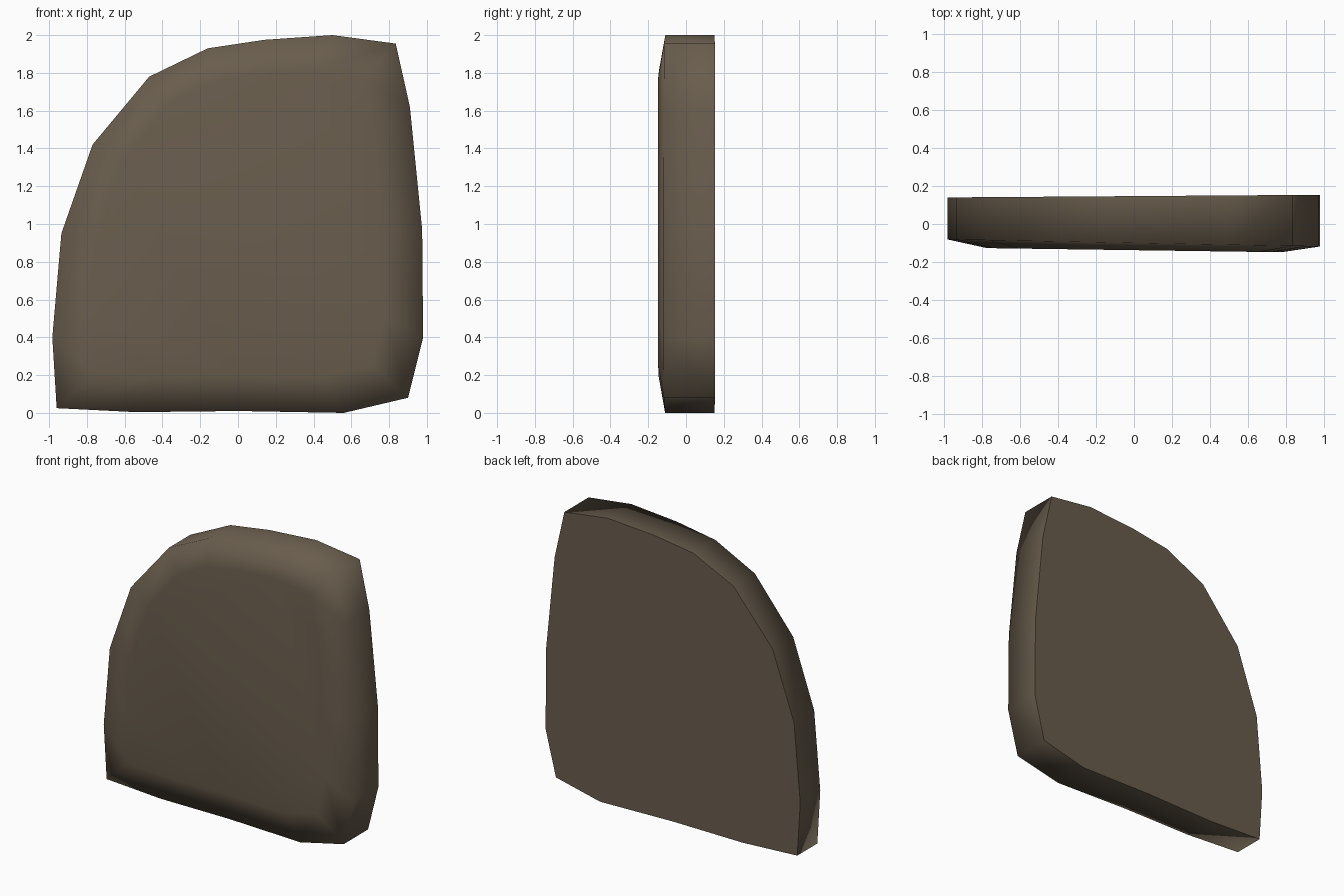
import bpy, bmesh

if "Cube" in bpy.data.objects:
    bpy.data.objects.remove(bpy.data.objects["Cube"])

# Front outline of the slab (x, z), counter-clockwise from the lower left corner
OUTLINE = [(-0.96, 0.025), (-0.54, 0.004), (0.0, 0.01), (0.56, 0.0),
           (0.90, 0.08), (0.98, 0.40), (0.975, 0.97), (0.91, 1.62),
           (0.835, 1.955), (0.50, 2.0), (0.14, 1.975), (-0.16, 1.93),
           (-0.47, 1.78), (-0.77, 1.42), (-0.935, 0.95), (-0.983, 0.40)]

stone = bpy.data.materials.new("dark brown stone")
stone.diffuse_color = (0.141, 0.109, 0.074, 1)
stone.use_nodes = True
stone.node_tree.nodes["Principled BSDF"].inputs["Base Color"].default_value = stone.diffuse_color

bm = bmesh.new()


def ring(depth, sx=1.0, sz=1.0, cx=0.01, cz=1.0):
    """One loop of the outline, scaled about its middle, at depth(x)."""
    pts = [(cx + (x - cx) * sx, cz + (z - cz) * sz) for x, z in OUTLINE]
    return [bm.verts.new((x, depth(x), z)) for x, z in pts]


# Flat back, rim and slightly domed front, all thinner towards the left
back = ring(lambda x: 0.147 + 0.007 * x)
rim = ring(lambda x: -0.10 - 0.019 * x)
front = ring(lambda x: -0.138 - 0.014 * x, 0.79, 0.81)

for a, b in ((back, rim), (rim, front)):
    n = len(a)
    for i in range(n):
        j = (i + 1) % n
        bm.faces.new((a[i], a[j], b[j], b[i]))
bm.faces.new(front)
back_face = bm.faces.new(back[::-1])
bmesh.ops.recalc_face_normals(bm, faces=bm.faces[:])

# Smooth sides and front, crisp edge around the back
for f in bm.faces:
    f.smooth = True
for e in back_face.edges:
    e.smooth = False

mesh = bpy.data.meshes.new("stone_slab")
bm.to_mesh(mesh)
bm.free()
mesh.materials.append(stone)
slab = bpy.data.objects.new("stone_slab", mesh)
bpy.context.collection.objects.link(slab)
